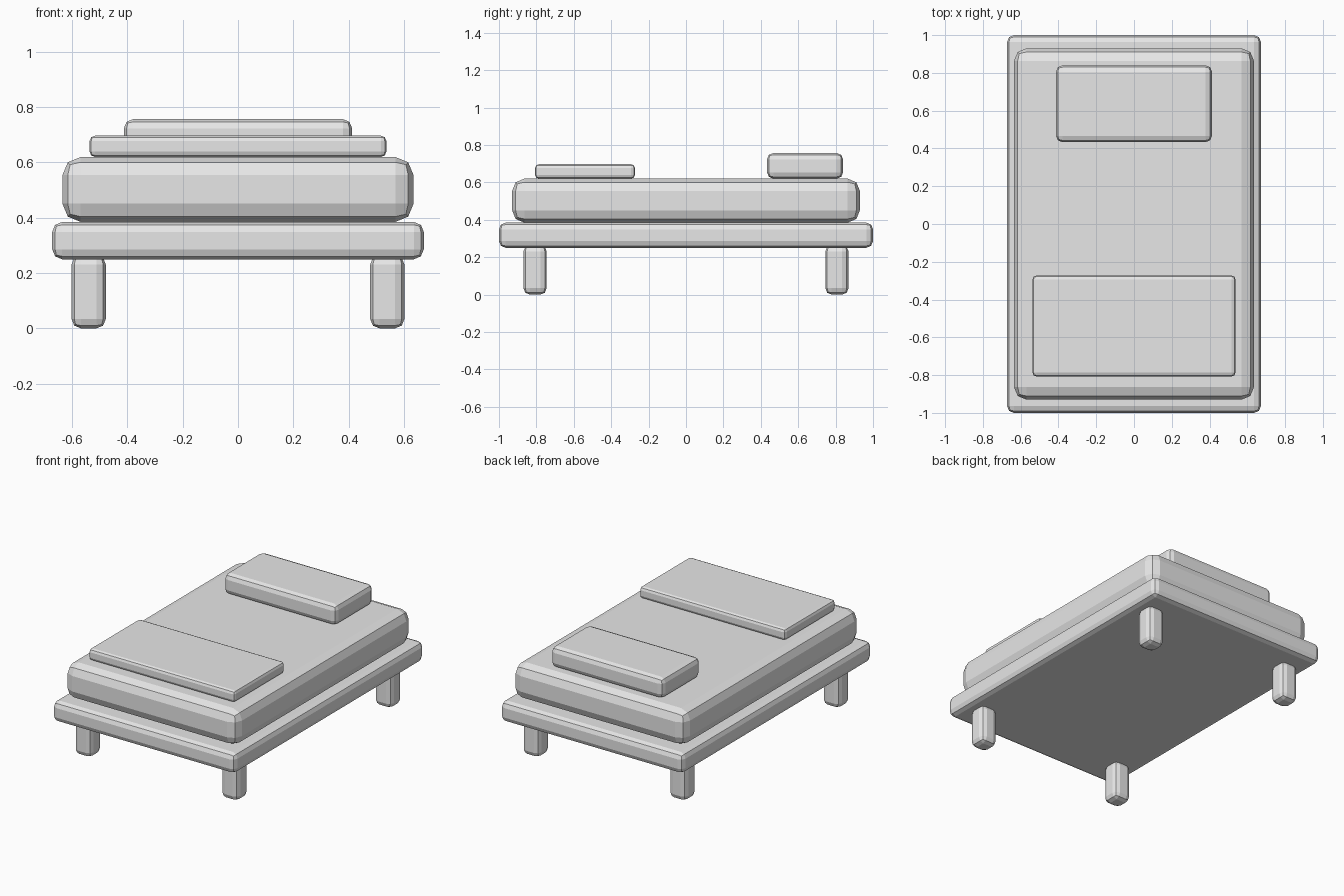
import bpy

cube = bpy.data.objects.get("Cube")
if cube:
    bpy.data.objects.remove(cube, do_unlink=True)

# One plain grey for the whole bed
grey = bpy.data.materials.new("light_grey")
grey.use_nodes = True
colour = (0.8, 0.8, 0.8, 1)
grey.diffuse_color = colour
grey.node_tree.nodes["Principled BSDF"].inputs["Base Color"].default_value = colour


def soft_box(name, x, y, z, bevel):
    """Box between (min, max) ranges with two-step rounded edges."""
    ranges = (x, y, z)
    bpy.ops.mesh.primitive_cube_add(size=1, location=[(a + b) / 2 for a, b in ranges])
    obj = bpy.context.object
    obj.name = name
    obj.scale = [b - a for a, b in ranges]
    bpy.ops.object.transform_apply(location=False, rotation=False, scale=True)
    mod = obj.modifiers.new("rounded_edges", "BEVEL")
    mod.width = bevel
    mod.segments = 2
    obj.data.materials.append(grey)
    return obj


# Frame and mattress
soft_box("bed_frame", (-0.672, 0.672), (-1, 1), (0.25, 0.385), 0.036)
soft_box("mattress", (-0.635, 0.635), (-0.93, 0.93), (0.385, 0.62), 0.066)

# Bedding
soft_box("folded_blanket", (-0.537, 0.537), (-0.807, -0.273), (0.62, 0.697), 0.02)
soft_box("pillow", (-0.413, 0.413), (0.433, 0.84), (0.62, 0.757), 0.034)

# Legs, one per corner
for side, sx in (("left", 1), ("right", -1)):
    for end, sy in (("front", -1), ("back", 1)):
        x, y, half = sx * 0.54, sy * 0.807, 0.062
        soft_box(f"{end}_{side}_leg", (x - half, x + half), (y - half, y + half),
                 (0, 0.265), 0.034)
